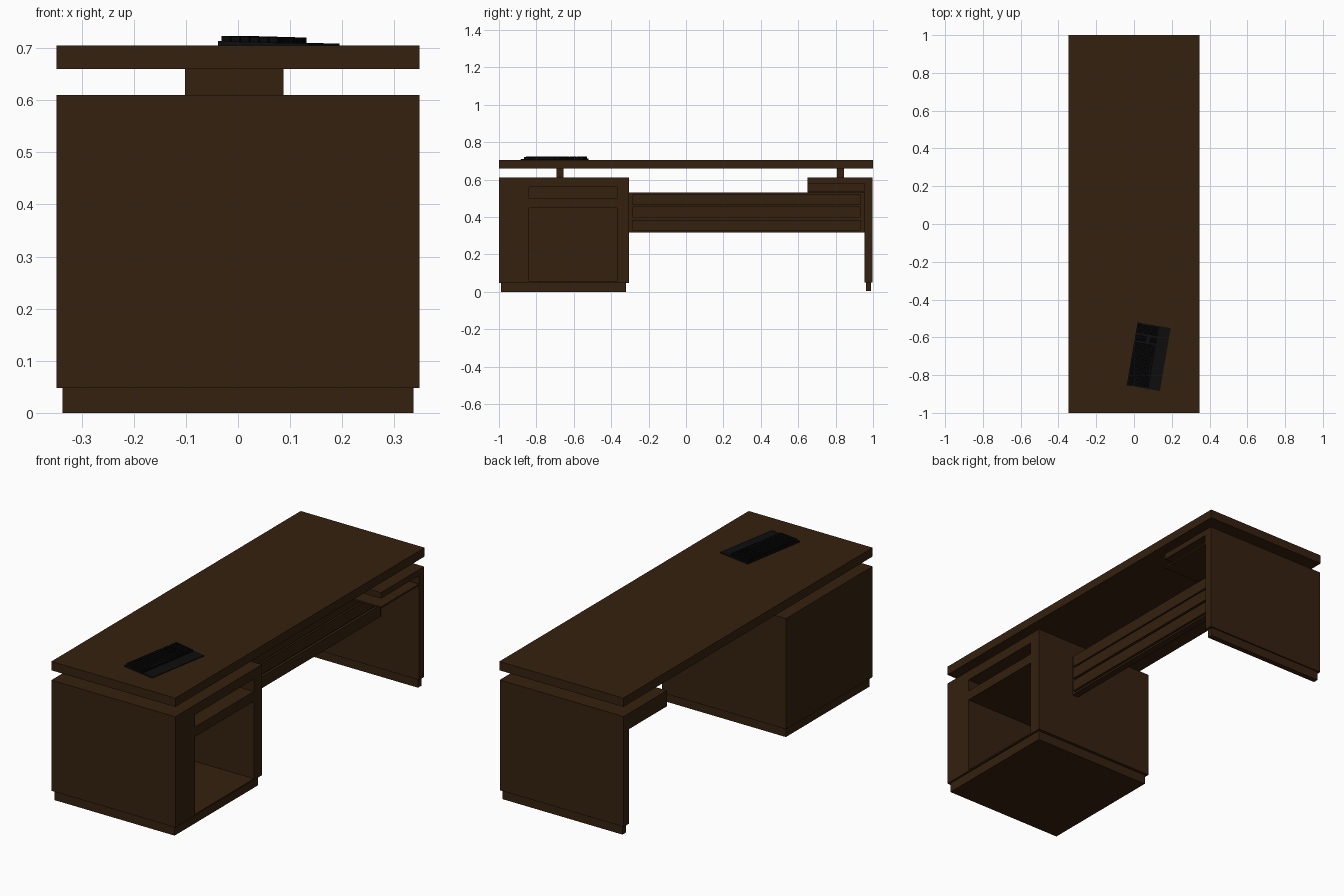
import bpy, bmesh, math
from mathutils import Matrix, Vector

if "Cube" in bpy.data.objects:
    bpy.data.objects.remove(bpy.data.objects["Cube"])


def material(name, rgb):
    m = bpy.data.materials.new(name)
    m.diffuse_color = (*rgb, 1)
    m.use_nodes = True
    m.node_tree.nodes["Principled BSDF"].inputs["Base Color"].default_value = m.diffuse_color
    return m


WOOD = material("dark brown wood", (0.035, 0.0150, 0.0045))
BODY = material("charcoal plastic", (0.0040, 0.0042, 0.0046))
KEYS = material("black keys", (0.0022, 0.0023, 0.0026))


def add_box(bm, x0, x1, y0, y1, z0, z1):
    mat = Matrix.Translation(((x0 + x1) / 2, (y0 + y1) / 2, (z0 + z1) / 2)) \
        @ Matrix.Diagonal((x1 - x0, y1 - y0, z1 - z0, 1))
    bmesh.ops.create_cube(bm, size=1, matrix=mat)


def finish(bm, name, mat):
    me = bpy.data.meshes.new(name)
    bm.to_mesh(me)
    bm.free()
    me.materials.append(mat)
    ob = bpy.data.objects.new(name, me)
    bpy.context.collection.objects.link(ob)
    return ob


def boxes(name, dims, mat=WOOD):
    bm = bmesh.new()
    for d in dims:
        add_box(bm, *d)
    return finish(bm, name, mat)


def cut(ob, *dims):
    cutter = boxes("cutter", dims)
    cutter.hide_render = True
    mod = ob.modifiers.new("openings", 'BOOLEAN')
    mod.operation = 'DIFFERENCE'
    mod.solver = 'EXACT'
    mod.object = cutter
    bpy.context.view_layer.objects.active = ob
    bpy.ops.object.modifier_apply(modifier=mod.name)
    bpy.data.objects.remove(cutter)


W = 0.348  # half depth of the desk

# desk top and the two short posts that carry it
boxes("desk_top", [(-W, W, -1, 1, 0.66, 0.705)])
for name, y in (("cabinet_post", -0.673), ("leg_post", 0.827)):
    boxes(name, [(-0.102, 0.087, y - 0.019, y + 0.019, 0.61, 0.66)])

# cabinet with a tall niche and a slot above it, on a plinth
cabinet = boxes("cabinet", [(-W, W, -1, -0.305, 0.048, 0.61)])
cut(cabinet, (-0.31, 0.5, -0.84, -0.37, 0.055, 0.448),
    (-0.31, 0.5, -0.84, -0.37, 0.498, 0.56))
boxes("cabinet_plinth", [(-0.337, 0.337, -0.99, -0.32, 0, 0.048)])

# panel leg with a narrower foot
boxes("panel_leg", [(-W, W, 0.955, 0.997, 0.05, 0.61)])
boxes("panel_leg_foot", [(-0.337, 0.337, 0.963, 0.99, 0.005, 0.05)])

# open shelf box beside the leg
shelf = boxes("shelf_box", [(-W, W, 0.65, 0.955, 0.53, 0.61)])
cut(shelf, (-0.32, 0.5, 0.5, 0.954, 0.538, 0.58))

# modesty panel with three raised slats
boxes("modesty_panel", [(0.10, 0.135, -0.305, 0.955, 0.318, 0.53)])
boxes("modesty_slats", [(0.13, 0.148, -0.285, 0.933, z, z + 0.058)
                        for z in (0.327, 0.397, 0.463)])

# keyboard, built flat in its own frame: u across (user at +u), v along
PLACE = Matrix.Translation((0.078, -0.7025, 0.705)) @ Matrix.Rotation(math.radians(-9.8), 4, 'Z')


def slope(u):  # height of the sloping body
    return 0.0085 - (u + 0.089) * 0.028


bm = bmesh.new()
add_box(bm, -0.089, 0.089, -0.169, 0.169, 0, 0.01)
for v in bm.verts:
    if v.co.z > 0.005:
        v.co.z = slope(v.co.x)
body = finish(bm, "keyboard_body", BODY)
body.matrix_world = PLACE

# key rows: main block, navigation block and number pad, with a space bar
bm = bmesh.new()
BLOCKS = ((-0.163, 0.066, 15), (0.074, 0.106, 3), (0.114, 0.163, 4))
for row in range(6):
    u0 = -0.083 + row * 0.0185
    for b, (v0, v1, n) in enumerate(BLOCKS):
        if b == 1 and row == 3:
            continue
        pitch = (v1 - v0) / n
        spans = [(v0 + i * pitch, v0 + (i + 1) * pitch) for i in range(n)]
        if b == 0 and row == 5:
            spans = spans[:3] + [(spans[3][0], spans[10][1])] + spans[11:]
        for a, c in spans:
            add_box(bm, u0, u0 + 0.0165, a + 0.001, c - 0.001, 0, 0.009)
for v in bm.verts:
    v.co.z += slope(v.co.x) + (0.001 if v.co.z > 0.005 else -0.001)
keys = finish(bm, "keyboard_keys", KEYS)
keys.matrix_world = PLACE
